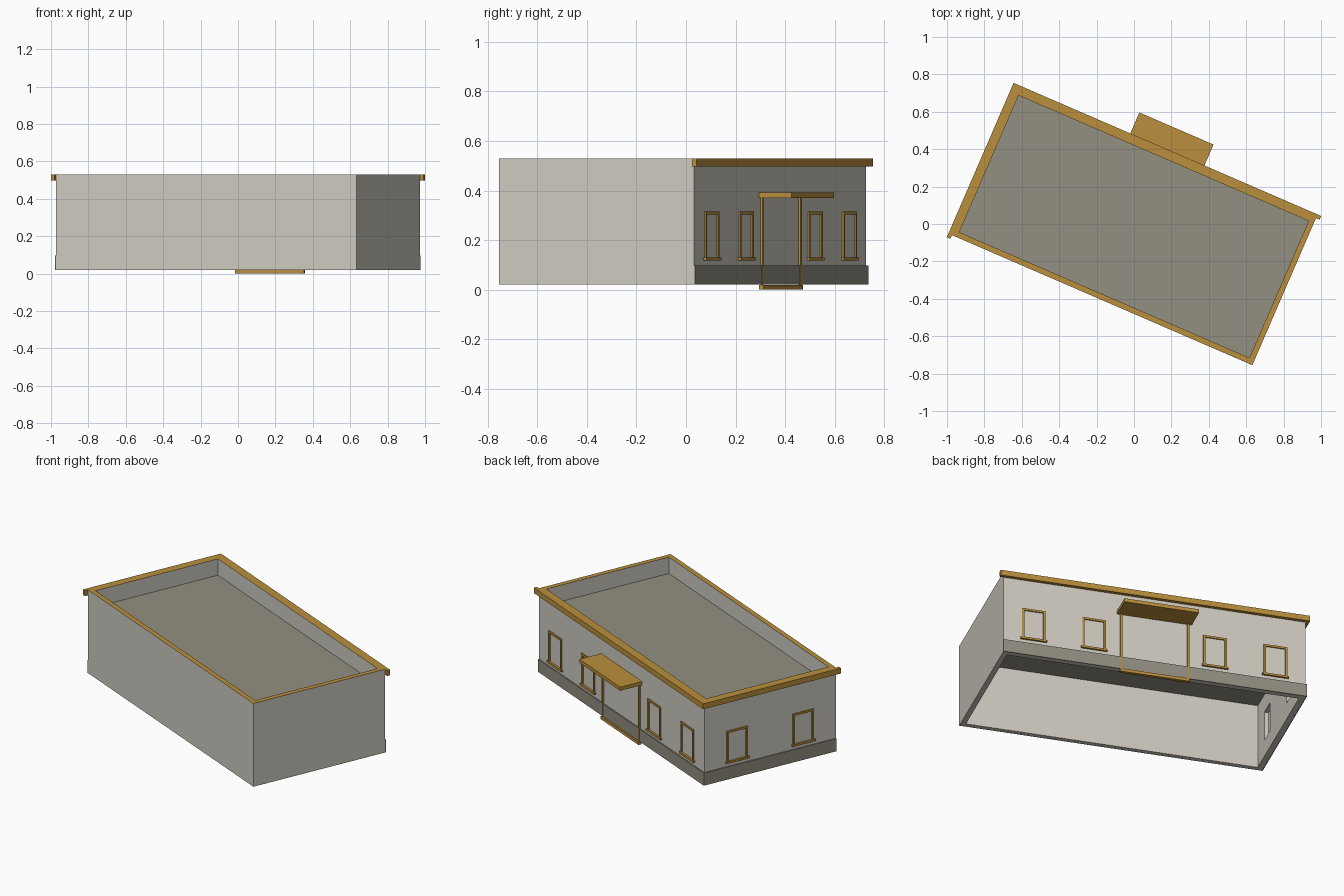
import bpy, bmesh, math
from mathutils import Matrix, Vector

cube = bpy.data.objects.get("Cube")
if cube:
    bpy.data.objects.remove(cube, do_unlink=True)

# Overall sizes: the building stands turned on the plot
LENGTH, WIDTH, THICK = 1.75, 0.857, 0.03
BOTTOM, TOP = 0.02, 0.53
SITE = Matrix.Translation((0, -0.014, 0)) @ Matrix.Rotation(math.radians(-23.4), 4, 'Z')
# Wall frames: x runs along the wall, y = 0 is its outer face, y points outward
BACK = SITE @ Matrix.Translation((0, WIDTH / 2, 0))
SIDE = SITE @ Matrix.Rotation(math.pi / 2, 4, 'Z') @ Matrix.Translation((0, LENGTH / 2, 0))


def material(name, rgb):
    m = bpy.data.materials.new(name)
    m.use_nodes = True
    m.diffuse_color = (*rgb, 1)
    m.node_tree.nodes["Principled BSDF"].inputs["Base Color"].default_value = (*rgb, 1)
    return m


PLASTER = material("pale plaster", (0.63, 0.60, 0.54))
STONE = material("grey stone", (0.29, 0.27, 0.22))
ROOFING = material("roof grey", (0.29, 0.28, 0.22))
TRIM = material("ochre trim", (0.49, 0.275, 0.045))


def add_box(bm, frame, x, y, z):
    """Add a box spanning three (low, high) ranges of a wall frame."""
    lo, hi = Vector((x[0], y[0], z[0])), Vector((x[1], y[1], z[1]))
    size = Matrix.Diagonal((*(hi - lo), 1))
    bmesh.ops.create_cube(bm, size=1, matrix=frame @ Matrix.Translation((lo + hi) / 2) @ size)


def build(name, mats, boxes):
    bm = bmesh.new()
    for b in boxes:
        add_box(bm, *b)
    mesh = bpy.data.meshes.new(name)
    bm.to_mesh(mesh)
    bm.free()
    for m in mats:
        mesh.materials.append(m)
    ob = bpy.data.objects.new(name, mesh)
    bpy.context.collection.objects.link(ob)
    return ob


def cut(ob, cutter):
    mod = ob.modifiers.new("cut", 'BOOLEAN')
    mod.operation, mod.solver, mod.object = 'DIFFERENCE', 'EXACT', cutter
    cutter.hide_render = True
    bpy.context.view_layer.objects.active = ob
    bpy.ops.object.modifier_apply(modifier=mod.name)
    bpy.data.objects.remove(cutter, do_unlink=True)


def span(half, centre=0):
    return (centre - half, centre + half)


# Openings: (wall frame, centre along wall)
windows = [(BACK, x) for x in (-0.70, -0.35, 0.35, 0.70)]
windows += [(SIDE, x) for x in (-0.215, 0.215)]
SILL, HEAD, HALF, BAR = 0.122, 0.315, 0.068, 0.012
DOOR, DOOR_TOP = 0.2, 0.37

# Walls: open-bottomed shell, hollowed inside with closed niches at the openings
walls = build("walls", [PLASTER, TRIM],
              [(SITE, span(LENGTH / 2), span(WIDTH / 2), (BOTTOM, TOP))])
cut(walls, build("room_cutter", [PLASTER],
                 [(SITE, span(LENGTH / 2 - THICK), span(WIDTH / 2 - THICK), (-0.1, 1))]))
niches = [(f, span(HALF - BAR, x), (-0.05, -0.005), (SILL, HEAD - BAR)) for f, x in windows]
niches.append((BACK, span(DOOR - BAR), (-0.05, -0.005), (0.1, DOOR_TOP - BAR)))
cut(walls, build("niche_cutter", [PLASTER], niches))
for p in walls.data.polygons:
    p.material_index = int(p.normal.z > 0.9 and p.center.z > TOP - 0.01)

# Sunken flat roof
build("roof", [ROOFING],
      [(SITE, span(LENGTH / 2 - THICK), span(WIDTH / 2 - THICK), (0.415, 0.43))])


def wrap(name, mat, out, extend, z):
    """Band around the back and one end wall, meeting at their corner."""
    build(name, [mat], [
        (BACK, (-LENGTH / 2 - out, LENGTH / 2 + extend), (0, out), z),
        (SIDE, (-WIDTH / 2 - extend, WIDTH / 2), (0, out), z)])


wrap("cornice", TRIM, 0.021, 0.021, (0.497, TOP))
wrap("plinth", STONE, 0.007, 0.0, (BOTTOM, 0.097))

# Window frames with slightly wider sills
for i, (f, x) in enumerate(windows, 1):
    sides = [(f, span(BAR / 2, x + s * (HALF - BAR / 2)), (0, 0.007), (SILL, HEAD - BAR))
             for s in (-1, 1)]
    build(f"window_frame_{i}", [TRIM], sides + [
        (f, span(HALF, x), (0, 0.007), (HEAD - BAR, HEAD)),
        (f, span(HALF + 0.008, x), (0, 0.012), (SILL - 0.004, SILL + 0.008))])

# Door frame, threshold and canopy
posts = [(BACK, span(BAR / 2, s * (DOOR - BAR / 2)), (0, 0.009), (0.018, DOOR_TOP))
         for s in (-1, 1)]
build("door_frame", [TRIM], posts)
build("door_threshold", [TRIM], [(BACK, span(DOOR), (-0.005, 0.014), (0, 0.018))])
build("door_canopy", [TRIM], [(BACK, span(0.216), (0, 0.143), (DOOR_TOP, 0.392))])
